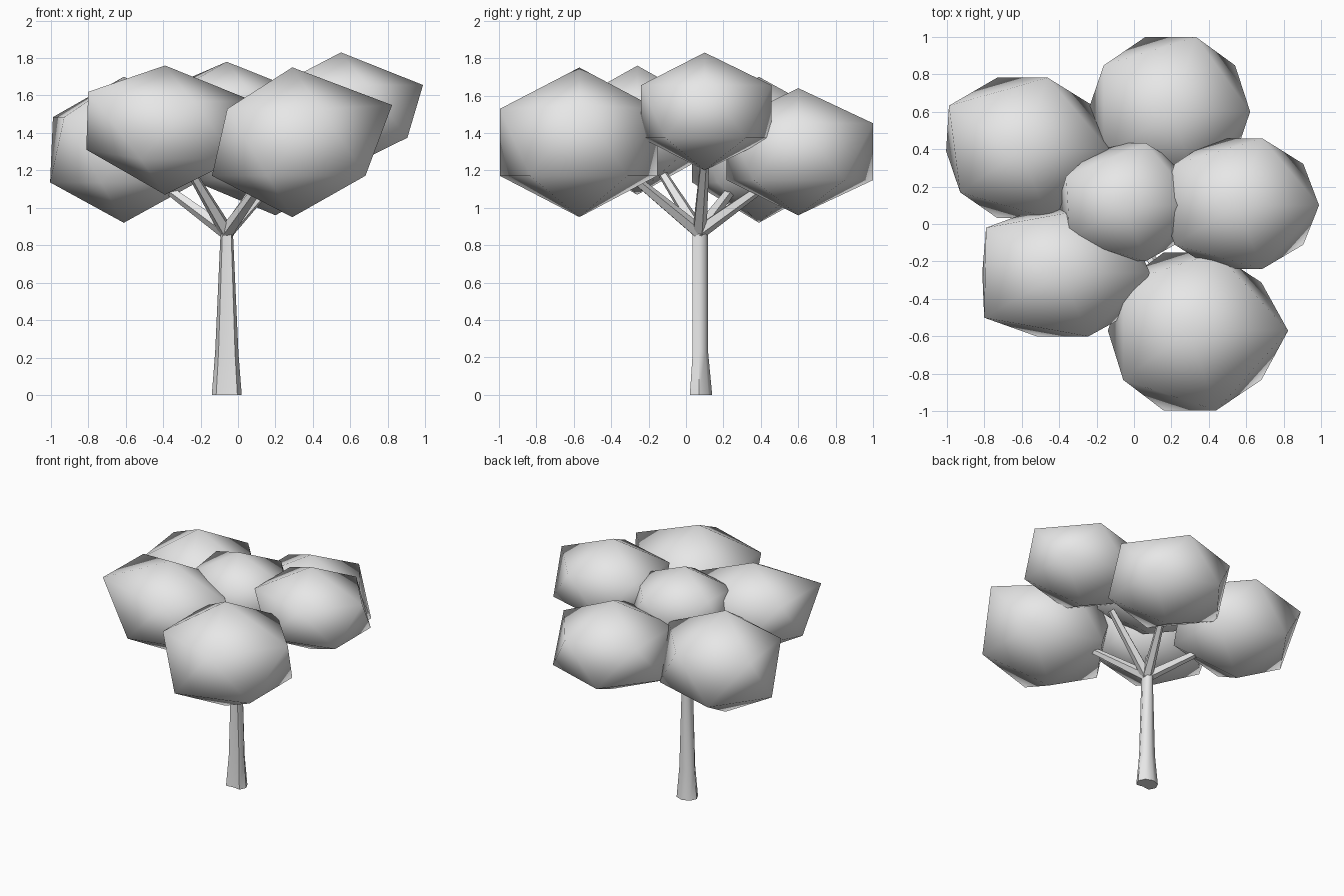
import bpy, bmesh, math
from mathutils import Vector

if "Cube" in bpy.data.objects:
    bpy.data.objects.remove(bpy.data.objects["Cube"], do_unlink=True)

grey = bpy.data.materials.new("plain_grey")
grey.use_nodes = True
grey.diffuse_color = (0.8, 0.8, 0.8, 1)
grey.node_tree.nodes["Principled BSDF"].inputs["Base Color"].default_value = (0.8, 0.8, 0.8, 1)


def finish(name, bm, angle):
    """Turn a bmesh into a named, shaded object."""
    bmesh.ops.recalc_face_normals(bm, faces=bm.faces[:])
    mesh = bpy.data.meshes.new(name)
    bm.to_mesh(mesh)
    bm.free()
    mesh.materials.append(grey)
    obj = bpy.data.objects.new(name, mesh)
    bpy.context.collection.objects.link(obj)
    bpy.ops.object.select_all(action='DESELECT')
    obj.select_set(True)
    bpy.context.view_layer.objects.active = obj
    bpy.ops.object.shade_smooth_by_angle(angle=math.radians(angle))
    return obj


def loft(name, rings, angle):
    """Skin a closed tube through rings of equal point count."""
    bm = bmesh.new()
    loops = [[bm.verts.new(p) for p in ring] for ring in rings]
    n = len(loops[0])
    for low, high in zip(loops, loops[1:]):
        for i in range(n):
            j = (i + 1) % n
            bm.faces.new((low[i], low[j], high[j], high[i]))
    bm.faces.new(loops[0][::-1])
    bm.faces.new(loops[-1])
    return finish(name, bm, angle)


def clump(name, pole, bottom, top, left, right, front, back, pulls=()):
    """Twenty-sided leaf clump with its own reach in each direction."""
    bm = bmesh.new()
    bmesh.ops.create_icosphere(bm, subdivisions=1, radius=1)
    units = {v: v.co.copy() for v in bm.verts}
    half, mid = (top - bottom) / 2, (top + bottom) / 2
    for v, u in units.items():
        v.co = (pole[0] + u.x * (left if u.x > 0 else right),
                pole[1] + u.y * (back if u.y > 0 else front),
                mid + u.z * half)
    # corners drawn out of the regular shape
    for direction, offset in pulls:
        corner = max(units, key=lambda v: units[v].dot(Vector(direction)))
        corner.co += Vector(offset)
    return finish(name, bm, 60)


# Foliage
clump("front_left_foliage", (0.29, -0.57), 0.95, 1.75, 0.54, 0.48, 0.5, 0.49,
      [((1, 0, 0.5), (0.05, 0, 0.02))])
clump("front_right_foliage", (-0.39, -0.26), 1.07, 1.76, 0.53, 0.47, 0.4, 0.4,
      [((-0.7, 0.5, 0.4), (-0.06, 0.03, 0.05)),
       ((-0.7, -0.5, 0.4), (-0.07, -0.03, 0.05)),
       ((-1, 0, -0.5), (0, 0, 0.05))])
clump("middle_foliage", (-0.06, 0.1), 1.2, 1.78, 0.45, 0.39, 0.35, 0.39,
      [((-0.7, 0.5, 0.4), (-0.02, -0.05, 0.03))])
clump("back_right_foliage", (-0.61, 0.39), 0.92, 1.7, 0.54, 0.44, 0.42, 0.46,
      [((-0.7, 0.5, 0.4), (-0.06, 0, 0))])
clump("left_foliage", (0.55, 0.1), 1.2, 1.83, 0.49, 0.46, 0.4, 0.42)
clump("back_foliage", (0.2, 0.6), 0.96, 1.64, 0.47, 0.5, 0.45, 0.47)

# Trunk: flared base, creased along the front
trunk = []
for z, rx, ry in ((0, 0.08, 0.07), (0.23, 0.062, 0.048), (0.87, 0.033, 0.048)):
    ring = []
    for i in range(8):
        a = math.tau * i / 8
        dent = 0.6 if i == 6 else 1
        ring.append((-0.06 + rx * math.cos(a), 0.07 + ry * dent * math.sin(a), z))
    trunk.append(ring)
loft("trunk", trunk, 50)

# Branches fan out from the top of the trunk
fork = Vector((-0.06, 0.07, 0.87))
tips = {
    "front_left": (0.14, -0.27, 1.15),
    "front_right": (-0.25, -0.13, 1.19),
    "back_right": (-0.4, 0.26, 1.12),
    "left": (0.29, 0.1, 1.26),
    "back": (0.1, 0.42, 1.12),
}
for place, tip in tips.items():
    end = Vector(tip)
    turn = (end - fork).to_track_quat('Z', 'Y')
    rings = []
    for centre, radius in ((fork, 0.04), (end, 0.025)):
        rings.append([centre + turn @ Vector((radius * math.cos(a), radius * math.sin(a), 0))
                      for a in (math.tau * i / 5 for i in range(5))])
    loft(place + "_branch", rings, 40)
